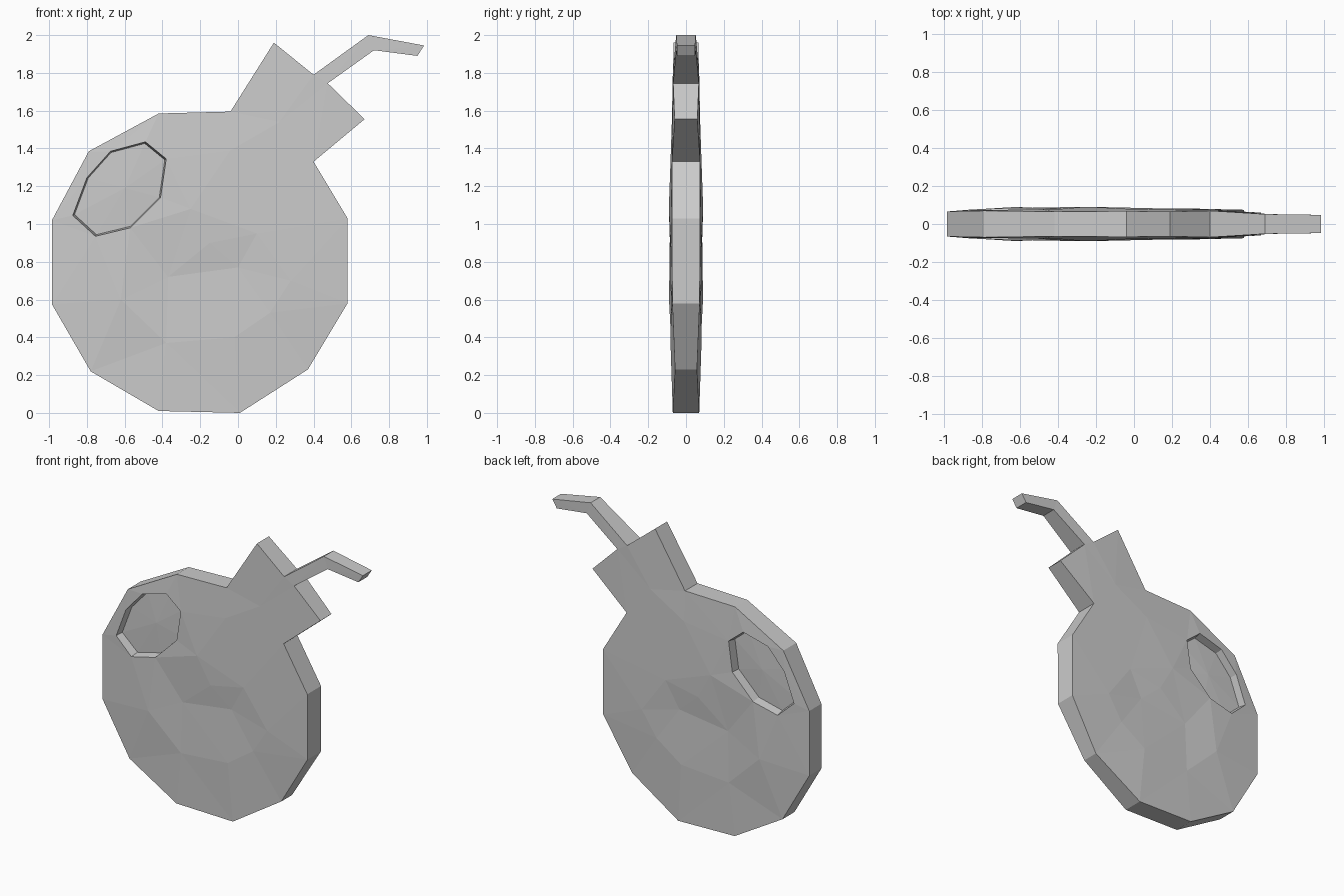
import bpy, bmesh
from mathutils import Vector
from mathutils.geometry import delaunay_2d_cdt

if "Cube" in bpy.data.objects:
    bpy.data.objects.remove(bpy.data.objects["Cube"])

# silhouette: x, z, half thickness (round body, neck, bent fuse)
outline = [
    (-0.42, 1.585, .065), (-0.04, 1.595, .068), (0.19, 1.96, .065), (0.40, 1.79, .07),
    (0.69, 2.0, .052), (0.985, 1.945, .048), (0.95, 1.89, .048), (0.72, 1.92, .052),
    (0.475, 1.745, .068), (0.67, 1.555, .06), (0.40, 1.33, .075), (0.58, 1.03, .075),
    (0.58, 0.58, .072), (0.37, 0.23, .058), (0.01, 0.0, .07), (-0.42, 0.01, .07),
    (-0.78, 0.22, .065), (-0.985, 0.575, .066), (-0.985, 1.02, .066), (-0.79, 1.385, .07)]

# rim of the sunken highlight
hole = [(-0.49, 1.435, .078), (-0.38, 1.345, .08), (-0.41, 1.14, .082), (-0.57, 0.98, .085),
        (-0.755, 0.935, .082), (-0.875, 1.045, .075), (-0.80, 1.245, .075), (-0.675, 1.385, .075)]
hole_centre = Vector((-0.60, 1.19))

# hammered surface points inside the faces
dents = [(-0.37, 0.72, .072), (-0.25, 1.08, .091), (-0.04, 1.39, .08), (0.0, 0.77, .072),
         (-0.15, 0.90, .085), (-0.62, 0.60, .09), (-0.38, 0.37, .078), (0.22, 1.54, .075),
         (0.28, 0.70, .082), (0.17, 0.53, .078), (0.10, 0.95, .083), (-0.02, 0.40, .083)]

pts = outline + hole + dents
no, nh = len(outline), len(hole)
verts2d, _, tris, orig_v, _, orig_f = delaunay_2d_cdt(
    [Vector(p[:2]) for p in pts], [],
    [list(range(no))[::-1], list(range(no, no + nh))[::-1]], 1, 1e-5)

bm = bmesh.new()
rims = []
for side in (-1, 1):
    # outer skin
    skin = [bm.verts.new((x, side * d, z)) for x, z, d in pts]
    for tri, src in zip(tris, orig_f):
        ids = [orig_v[i][0] for i in tri]
        if 1 not in src:
            bm.faces.new([skin[i] for i in ids])
    # recess walls and floor
    rim = skin[no:no + nh]
    floor = []
    for x, z, d in hole:
        p = hole_centre + (Vector((x, z)) - hole_centre) * 0.965
        floor.append(bm.verts.new((p.x, side * 0.022, p.y)))
    mid = bm.verts.new((hole_centre.x, side * 0.03, hole_centre.y))
    for i in range(nh):
        j = (i + 1) % nh
        bm.faces.new((rim[i], rim[j], floor[j], floor[i]))
        bm.faces.new((floor[i], floor[j], mid))
    rims.append(skin[:no])

# edge band joining front and back
for i in range(no):
    j = (i + 1) % no
    bm.faces.new((rims[0][i], rims[0][j], rims[1][j], rims[1][i]))

bmesh.ops.delete(bm, geom=[v for v in bm.verts if not v.link_faces], context='VERTS')
bmesh.ops.recalc_face_normals(bm, faces=bm.faces)
mesh = bpy.data.meshes.new("flat_bomb")
bm.to_mesh(mesh)
bm.free()
bpy.context.collection.objects.link(bpy.data.objects.new("flat_bomb", mesh))
